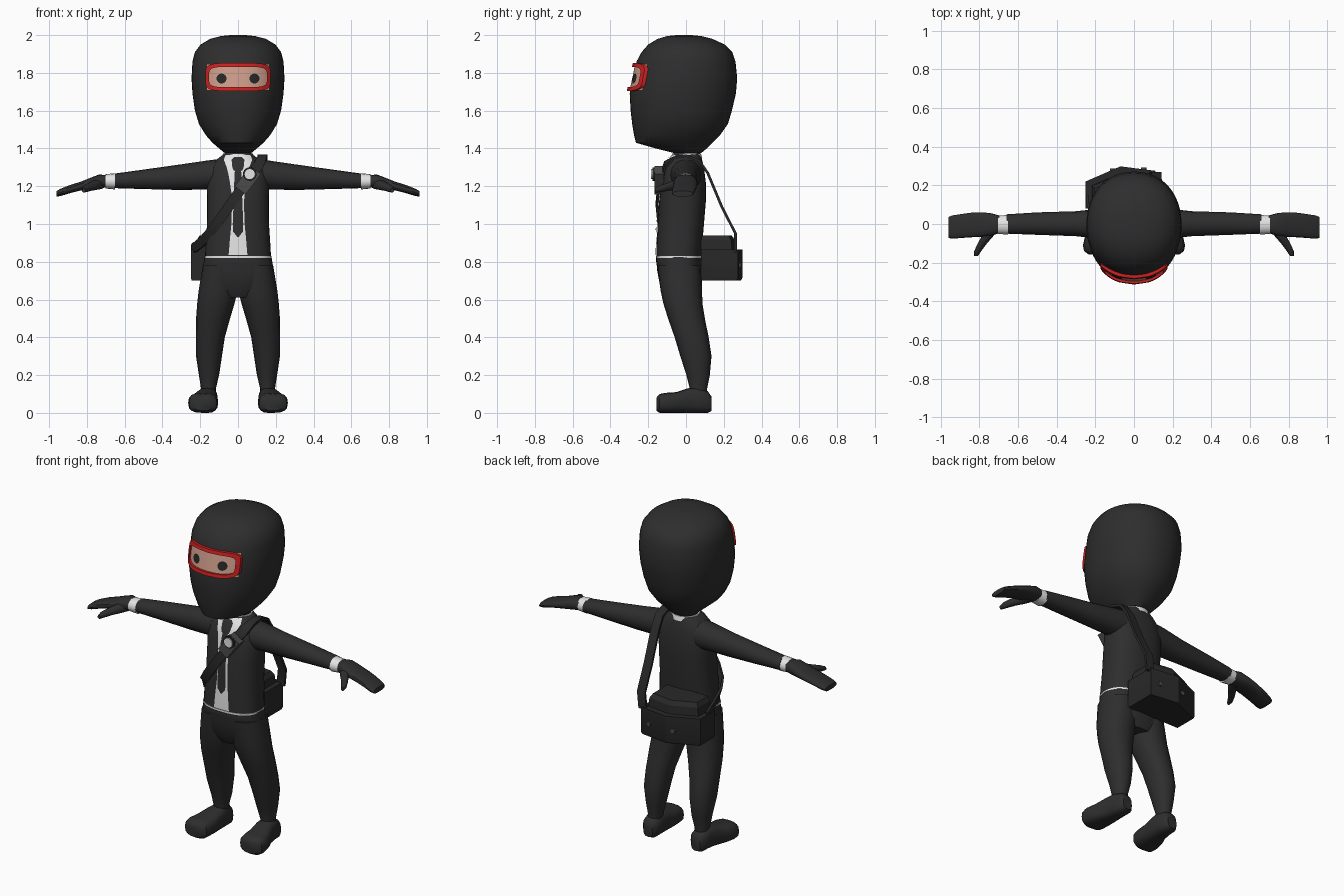
import bpy, bmesh, math
from mathutils import Vector, Matrix

if "Cube" in bpy.data.objects:
    bpy.data.objects.remove(bpy.data.objects["Cube"])


def material(name, r, g, b):
    m = bpy.data.materials.new(name)
    m.diffuse_color = (r, g, b, 1)
    m.use_nodes = True
    m.node_tree.nodes["Principled BSDF"].inputs["Base Color"].default_value = m.diffuse_color
    return m


BLACK = material("suit black", .027, .027, .027)
LEATHER = material("bag black", .022, .022, .022)
WHITE = material("shirt white", .78, .78, .78)
SKIN = material("skin", .60, .33, .25)
RED = material("red trim", .60, .015, .015)
GREY = material("dark grey", .07, .07, .07)
PUPIL = material("pupil", .02, .02, .02)


def make(name, bm, mat, angle=40):
    bmesh.ops.recalc_face_normals(bm, faces=bm.faces)
    me = bpy.data.meshes.new(name)
    bm.to_mesh(me)
    bm.free()
    ob = bpy.data.objects.new(name, me)
    bpy.context.collection.objects.link(ob)
    me.materials.append(mat)
    bpy.ops.object.select_all(action='DESELECT')
    ob.select_set(True)
    bpy.context.view_layer.objects.active = ob
    bpy.ops.object.shade_smooth_by_angle(angle=math.radians(angle))
    return ob


def loft(name, rings, mat, cyclic=False, angle=40):
    """Skin a list of equal point rings, capping the ends."""
    bm = bmesh.new()
    vs = [[bm.verts.new(p) for p in r] for r in rings]
    n = len(vs[0])
    pairs = list(zip(vs, vs[1:])) + ([(vs[-1], vs[0])] if cyclic else [])
    for a, b in pairs:
        for i in range(n):
            j = (i + 1) % n
            bm.faces.new((a[i], a[j], b[j], b[i]))
    if not cyclic:
        bm.faces.new(vs[0])
        bm.faces.new(vs[-1])
    return make(name, bm, mat, angle)


def ring(axis, t, a0, a1, b0, b1, n=2.0, seg=16, side=1):
    """Superellipse fitted to a box, across the given axis."""
    pts = []
    for i in range(seg):
        c, s = math.cos(2 * math.pi * i / seg), math.sin(2 * math.pi * i / seg)
        a = (a0 + a1) / 2 + (a1 - a0) / 2 * math.copysign(abs(c) ** (2 / n), c)
        b = (b0 + b1) / 2 + (b1 - b0) / 2 * math.copysign(abs(s) ** (2 / n), s)
        x, y, z = {'x': (t, b, a), 'y': (a, t, b), 'z': (a, b, t)}[axis]
        pts.append((x * side, y, z))
    return pts


def body(name, secs, mat, n, seg=40):
    return loft(name, [ring('z', z, -r, r, f, b, n, seg) for z, r, f, b in secs], mat)


def front(secs, n, x, z):
    """Front y of a body at x, z."""
    for p, q in zip(secs, secs[1:]):
        if p[0] <= z <= q[0]:
            k = (z - p[0]) / (q[0] - p[0])
            r, f, b = (p[i] + k * (q[i] - p[i]) for i in (1, 2, 3))
            return (f + b) / 2 - (b - f) / 2 * max(0, 1 - abs(x / r) ** n) ** (1 / n)


def patch(name, rows, secs, n, off, mat, cols=8):
    """Thin panel of (z, x0, x1) rows hugging the front of a body."""
    bm = bmesh.new()
    grid = []
    for z, x0, x1 in rows:
        xs = [x0 + (x1 - x0) * i / cols for i in range(cols + 1)]
        grid.append([bm.verts.new((x, front(secs, n, x, z) - off, z)) for x in xs])
    for a, b in zip(grid, grid[1:]):
        for i in range(cols):
            bm.faces.new((a[i], a[i + 1], b[i + 1], b[i]))
    ob = make(name, bm, mat)
    for p in ob.data.polygons:
        if p.normal.y > 0:
            p.flip()
    return ob


def ribbon(name, stations, thick, mat):
    """Flat strap through (centre, half width vector) stations."""
    c = [Vector(p) for p, w in stations]
    rings = []
    for i, (p, w) in enumerate(stations):
        w = Vector(w)
        t = c[min(i + 1, len(c) - 1)] - c[max(i - 1, 0)]
        m = t.cross(w).normalized() * thick / 2
        rings.append([c[i] + w + m, c[i] - w + m, c[i] - w - m, c[i] + w - m])
    return loft(name, rings, mat)


# Hooded head: (z, half width, front y, back y)
HEAD = [(1.375, .07, -.06, .08), (1.40, .10, -.16, .11), (1.43, .135, -.265, .14),
        (1.47, .17, -.275, .18), (1.53, .207, -.285, .222), (1.60, .228, -.293, .243),
        (1.69, .241, -.298, .264), (1.77, .246, -.281, .271), (1.86, .241, -.262, .262),
        (1.91, .228, -.235, .245), (1.95, .198, -.20, .205), (1.98, .148, -.15, .14),
        (1.995, .09, -.10, .08), (2.0, .04, -.05, .03)]
body("hooded_head", HEAD, BLACK, 2.15, 48)

# Eye opening, red frame and pupils
patch("eye_opening", [(1.71 + .0135 * i, -.165, .165) for i in range(11)], HEAD, 2.15, .004, SKIN, 20)
frame = []
for i in range(48):
    t = 2 * math.pi * i / 48
    c, s = math.cos(t), math.sin(t)
    u = math.copysign(abs(c) ** .4, c)
    v = math.copysign(abs(s) ** .4, s)
    section = []
    for grow, off in ((.01, -.02), (.01, .018), (-.01, .018), (-.01, -.02)):
        x, z = u * (.163 + grow), 1.778 + v * (.064 + grow)
        section.append((x, front(HEAD, 2.15, x, z) - off, z))
    frame.append(section)
loft("eye_frame", frame, RED, cyclic=True)
for side in (-1, 1):
    rows = []
    for i in range(13):
        t = math.pi * i / 12
        w = .026 * math.sin(t) + .0005
        rows.append((1.77 - .026 * math.cos(t), side * .087 - w, side * .087 + w))
    patch("pupil", rows, HEAD, 2.15, .008, PUPIL, 4)

# Jacket, neck and collar
TORSO = [(.80, .176, -.158, .08), (.88, .172, -.156, .085), (1.0, .164, -.15, .095),
         (1.12, .163, -.142, .105), (1.22, .165, -.13, .105), (1.30, .15, -.11, .095),
         (1.34, .115, -.09, .085), (1.37, .075, -.07, .075)]
body("jacket", TORSO, BLACK, 2.5)
body("neck", [(1.34, .072, -.065, .075), (1.42, .072, -.065, .075)], BLACK, 2)
body("collar", [(1.345, .086, -.08, .086), (1.372, .08, -.074, .08)], WHITE, 2)
body("shirt_hem", [(.821, .177, -.160, .082), (.831, .177, -.160, .082)], WHITE, 2.5)

# Shirt front and tie
SHIRT = [(.835, .05), (.88, .046), (.93, .042), (1.0, .035), (1.1, .032), (1.16, .034),
         (1.22, .043), (1.26, .05), (1.3, .06), (1.34, .075), (1.365, .066)]
patch("shirt_front", [(z, -w, w) for z, w in SHIRT], TORSO, 2.5, .004, WHITE)
TIE = [(.93, .003), (.96, .026), (1.0, .028), (1.12, .023), (1.22, .02), (1.28, .017),
       (1.285, .024), (1.30, .03), (1.34, .034), (1.355, .02)]
patch("tie", [(z, -w, w) for z, w in TIE], TORSO, 2.5, .009, BLACK)

# Trousers
body("trouser_seat", [(.61, .09, -.105, .07), (.66, .185, -.135, .085), (.75, .19, -.152, .084),
                      (.826, .177, -.159, .081)], BLACK, 2.4)
LEG = [(.78, .005, .186, -.15, .08), (.65, .002, .208, -.135, .085), (.58, .018, .216, -.12, .087),
       (.5, .042, .222, -.095, .1), (.4, .07, .223, -.06, .12), (.3, .085, .222, -.03, .135),
       (.2, .1, .207, .002, .126), (.13, .117, .196, .02, .112), (.07, .117, .196, .02, .112)]
SHOE = [(.136, .13, .19, .01, .085), (.115, .112, .208, 0, .115), (.06, .108, .215, 0, .135),
        (.01, .107, .225, 0, .13), (-.05, .105, .25, 0, .11), (-.11, .106, .264, 0, .106),
        (-.14, .112, .258, 0, .1), (-.157, .135, .235, .012, .08)]
# Sleeves and hands: (x, low z, high z, front y, back y)
ARM = [(.05, 1.17, 1.35, -.09, .085), (.17, 1.183, 1.335, -.078, .08), (.3, 1.18, 1.316, -.063, .066),
       (.5, 1.185, 1.288, -.056, .06), (.66, 1.19, 1.266, -.05, .05)]
CUFF = [(.652, 1.183, 1.268, -.054, .046), (.702, 1.188, 1.264, -.052, .044)]
HAND = [(.69, 1.195, 1.258, -.045, .042), (.735, 1.19, 1.262, -.06, .055), (.78, 1.185, 1.245, -.066, .06),
        (.83, 1.178, 1.225, -.068, .06), (.89, 1.163, 1.206, -.072, .052), (.94, 1.148, 1.186, -.076, .044),
        (.96, 1.145, 1.175, -.072, .036)]
THUMB = [(-.02, .70, .76, 1.185, 1.24), (-.06, .725, .785, 1.18, 1.232), (-.10, .76, .808, 1.175, 1.217),
         (-.14, .79, .826, 1.168, 1.203), (-.165, .806, .826, 1.167, 1.19)]
for side, tag in ((1, "left"), (-1, "right")):
    for part, axis, secs, n, mat in (("trouser_leg", 'z', LEG, 2.2, BLACK), ("shoe", 'y', SHOE, 2.8, BLACK),
                                     ("sleeve", 'x', ARM, 2.1, BLACK), ("cuff", 'x', CUFF, 2.1, WHITE),
                                     ("hand", 'x', HAND, 2.6, BLACK), ("thumb", 'y', THUMB, 2.2, BLACK)):
        loft(tag + "_" + part, [ring(axis, *s, n=n, side=side) for s in secs], mat)

# Shoulder bag, bent around the hip, with raised lid and studs
PLAN = [(-.25, .08), (-.25, .22), (-.07, .298), (.11, .275), (.11, .08)]


def plan(z, k, dy=0):
    return [(-.07 + (x + .07) * k, .08 + (y - .08) * k + dy, z) for x, y in PLAN]


loft("bag", [plan(.70, .97), plan(.715, 1), plan(.865, 1)], LEATHER, angle=25)
loft("bag_lid", [plan(.86, .84), plan(.915, .82), plan(.94, .74)], LEATHER, angle=25)
for x, y in ((.05, .284), (-.11, .281)):
    loft("bag_stud", [ring('y', y - .01, x - .014, x + .014, .766, .794),
                      ring('y', y + .007, x - .014, x + .014, .766, .794)], GREY)

# Strap: up the back, over the shoulder, across the chest, round the hip
H = (.026, 0, 0)
D = (.022, 0, -.015)
path = [((.105, .262, .85), H), ((.115, .262, .95), H), ((.12, .19, 1.09), H), ((.125, .115, 1.27), H),
        ((.13, .07, 1.335), H), ((.13, .0, 1.362), H), ((.128, -.06, 1.352), H), ((.11, -.11, 1.315), D)]
for x, z in ((.07, 1.26), (.02, 1.19), (-.04, 1.105), (-.10, 1.02), (-.145, .957)):
    path.append(((x, front(TORSO, 2.5, x, z) - .012, z), D))
path += [((-.187, -.06, .91), (.008, 0, -.025)), ((-.215, .03, .885), (.004, 0, -.026)),
         ((-.24, .11, .87), (0, 0, -.026)), ((-.243, .15, .85), (0, 0, -.026))]
ribbon("bag_strap", path, .014, LEATHER)

# Chest pad with round badge
bm = bmesh.new()
turn = Matrix.Translation((.052, -.142, 1.232)) @ Matrix.Rotation(math.radians(37), 4, 'Y')
bmesh.ops.create_cube(bm, size=1, matrix=turn @ Matrix.Diagonal((.072, .05, .135, 1)))
make("chest_pad", bm, GREY)
for name, r, y, mat in (("badge_rim", .036, -.178, LEATHER), ("badge", .027, -.184, WHITE)):
    loft(name, [ring('y', t, .062 - r, .062 + r, 1.264 - r, 1.264 + r, seg=20)
                for t in (-.15, y)], mat)
